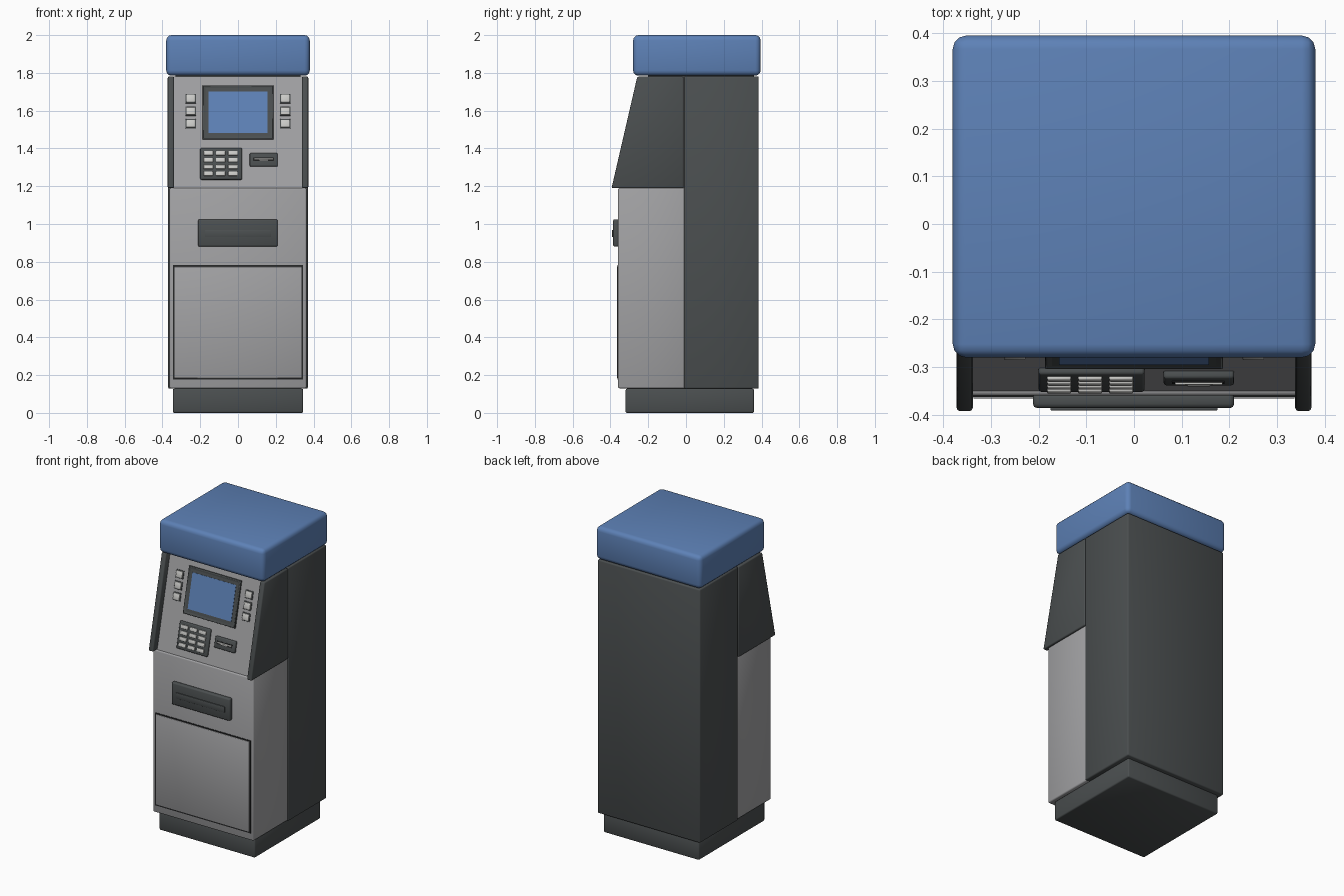
import bpy, bmesh, math
from mathutils import Matrix, Vector

cube = bpy.data.objects.get("Cube")
if cube:
    bpy.data.objects.remove(cube, do_unlink=True)


def material(name, rgb):
    m = bpy.data.materials.new(name)
    m.use_nodes = True
    m.diffuse_color = (*rgb, 1)
    m.node_tree.nodes["Principled BSDF"].inputs["Base Color"].default_value = (*rgb, 1)
    return m


BLUE = material("blue", (0.11, 0.22, 0.47))
GREY = material("light grey", (0.36, 0.36, 0.37))
DARK = material("charcoal", (0.07, 0.078, 0.08))
KEY = material("key grey", (0.6, 0.6, 0.58))
BLACK = material("black", (0.02, 0.021, 0.022))

# Sloping fascia: the foot of the slope and its lean
FOOT_Y, FOOT_Z, TOP_Z = -0.35, 1.19, 1.78
LEAN = math.atan2(0.135, 0.59)


def finish(bm, name, mat, bevel, segments=2):
    """Round the edges, shade, and link a mesh as a named object."""
    bmesh.ops.recalc_face_normals(bm, faces=bm.faces)
    if bevel:
        edges = [e for e in bm.edges if e.calc_face_angle(0) > 0.1]
        bmesh.ops.bevel(bm, geom=edges, offset=bevel, segments=segments,
                        profile=0.5, affect='EDGES', clamp_overlap=True)
    mesh = bpy.data.meshes.new(name)
    bm.to_mesh(mesh)
    bm.free()
    mesh.materials.append(mat)
    ob = bpy.data.objects.new(name, mesh)
    bpy.context.collection.objects.link(ob)
    bpy.ops.object.select_all(action='DESELECT')
    ob.select_set(True)
    bpy.context.view_layer.objects.active = ob
    bpy.ops.object.shade_smooth_by_angle(angle=math.radians(50))
    return ob


def box(name, x, y, z, mat, bevel=0.008, segments=2):
    """Box from (low, high) ranges on each axis."""
    bm = bmesh.new()
    bmesh.ops.create_cube(bm, size=1)
    for v in bm.verts:
        v.co = [(a + b) / 2 + c * (b - a) for (a, b), c in zip((x, y, z), v.co)]
    return finish(bm, name, mat, bevel, segments)


def side_profile(name, points, x, mat, bevel):
    """Extrude a (y, z) outline across the x range."""
    bm = bmesh.new()
    face = bm.faces.new([bm.verts.new((x[0], y, z)) for y, z in points])
    side = bmesh.ops.extrude_face_region(bm, geom=[face])["geom"]
    bmesh.ops.translate(bm, vec=(x[1] - x[0], 0, 0),
                        verts=[g for g in side if isinstance(g, bmesh.types.BMVert)])
    return finish(bm, name, mat, bevel)


def on_fascia(name, x, z, out, mat, bevel=0.004, recess=None):
    """Box lying on the slope; z is its height range, out its depth range."""
    stretch = 1 / math.cos(LEAN)
    half = (z[1] - z[0]) / 2 * stretch
    ob = box(name, x, (-out[1], -out[0]), (-half, half), mat, 0 if recess else bevel)
    if recess:
        # sink the middle of the front face inside a rim
        rim, depth = recess
        bm = bmesh.new()
        bm.from_mesh(ob.data)
        front = min(bm.faces, key=lambda f: f.calc_center_median().y)
        outer = list(front.edges)
        bmesh.ops.inset_region(bm, faces=[front], thickness=rim)
        bmesh.ops.translate(bm, vec=(0, depth, 0), verts=front.verts)
        bmesh.ops.bevel(bm, geom=outer, offset=bevel, segments=2,
                        profile=0.5, affect='EDGES')
        bm.to_mesh(ob.data)
        bm.free()
    mid = (z[0] + z[1]) / 2
    place = Vector((0, FOOT_Y + (mid - FOOT_Z) * math.tan(LEAN), mid))
    ob.data.transform(Matrix.Translation(place) @ Matrix.Rotation(-LEAN, 4, 'X'))
    return ob


# Main housing
box("plinth", (-0.345, 0.345), (-0.32, 0.36), (0, 0.128), DARK)
box("rear_cabinet", (-0.37, 0.37), (-0.01, 0.385), (0.128, 1.782), DARK)
box("lower_body", (-0.363, 0.363), (-0.36, 0), (0.13, 1.19), GREY)
box("header", (-0.38, 0.38), (-0.28, 0.395), (1.785, 2.0), BLUE, 0.028, 3)
box("header_neck", (-0.33, 0.33), (-0.2, 0.36), (1.76, 1.8), DARK, 0)

# Sloping control fascia with side cheeks
top_y = FOOT_Y + (TOP_Z - FOOT_Z) * math.tan(LEAN)
side_profile("fascia", [(FOOT_Y, FOOT_Z), (top_y, TOP_Z), (0, TOP_Z), (0, FOOT_Z)],
             (-0.345, 0.345), GREY, 0)
cheek = [(-0.394, 1.19), (-0.258, 1.78), (-0.012, 1.78), (-0.012, 1.19)]
for side, x in (("left", (0.338, 0.372)), ("right", (-0.372, -0.338))):
    side_profile(side + "_cheek", cheek, x, DARK, 0.007)

# Screen
on_fascia("screen_bezel", (-0.187, 0.187), (1.447, 1.732), (-0.005, 0.016), DARK,
          0.006, recess=(0.022, 0.006))
on_fascia("screen", (-0.157, 0.157), (1.48, 1.7), (0.008, 0.012), BLUE, 0)

# Selection buttons beside the screen
for side, x in (("left", 0.25), ("right", -0.25)):
    for i in range(3):
        z = 1.53 + i * 0.067
        on_fascia(f"{side}_button_surround_{i + 1}", (x - 0.028, x + 0.028),
                  (z - 0.025, z + 0.025), (-0.005, 0.003), DARK, 0.002)
        on_fascia(f"{side}_button_{i + 1}", (x - 0.023, x + 0.023),
                  (z - 0.02, z + 0.02), (0, 0.01), KEY)

# Keypad
on_fascia("keypad_plate", (-0.2, 0.022), (1.234, 1.4), (-0.005, 0.014), DARK, 0.006)
for row in range(4):
    for col in range(3):
        x, z = -0.157 + col * 0.065, 1.263 + row * 0.036
        on_fascia(f"key_{row + 1}_{col + 1}", (x - 0.025, x + 0.025),
                  (z - 0.011, z + 0.011), (0.01, 0.021), KEY, 0.003)

# Card reader
on_fascia("card_reader", (0.062, 0.21), (1.303, 1.373), (-0.005, 0.016), DARK, 0.006)
on_fascia("card_slot", (0.08, 0.19), (1.329, 1.349), (0.012, 0.018), BLACK, 0)
on_fascia("card_lip", (0.086, 0.186), (1.336, 1.344), (0.012, 0.022), KEY, 0.002)
on_fascia("card_thumb_rest", (0.112, 0.16), (1.331, 1.338), (0.012, 0.024), KEY, 0.002)

# Cash dispenser
box("cash_dispenser", (-0.212, 0.21), (-0.386, -0.355), (0.88, 1.025), DARK, 0.009)
box("cash_flap", (-0.175, 0.175), (-0.391, -0.384), (0.93, 0.968), DARK, 0.002)

# Service door with a dark seam round it
box("door_seam", (-0.345, 0.345), (-0.363, -0.358), (0.177, 0.782), BLACK, 0)
box("service_door", (-0.337, 0.337), (-0.366, -0.357), (0.185, 0.774), GREY, 0.002)
